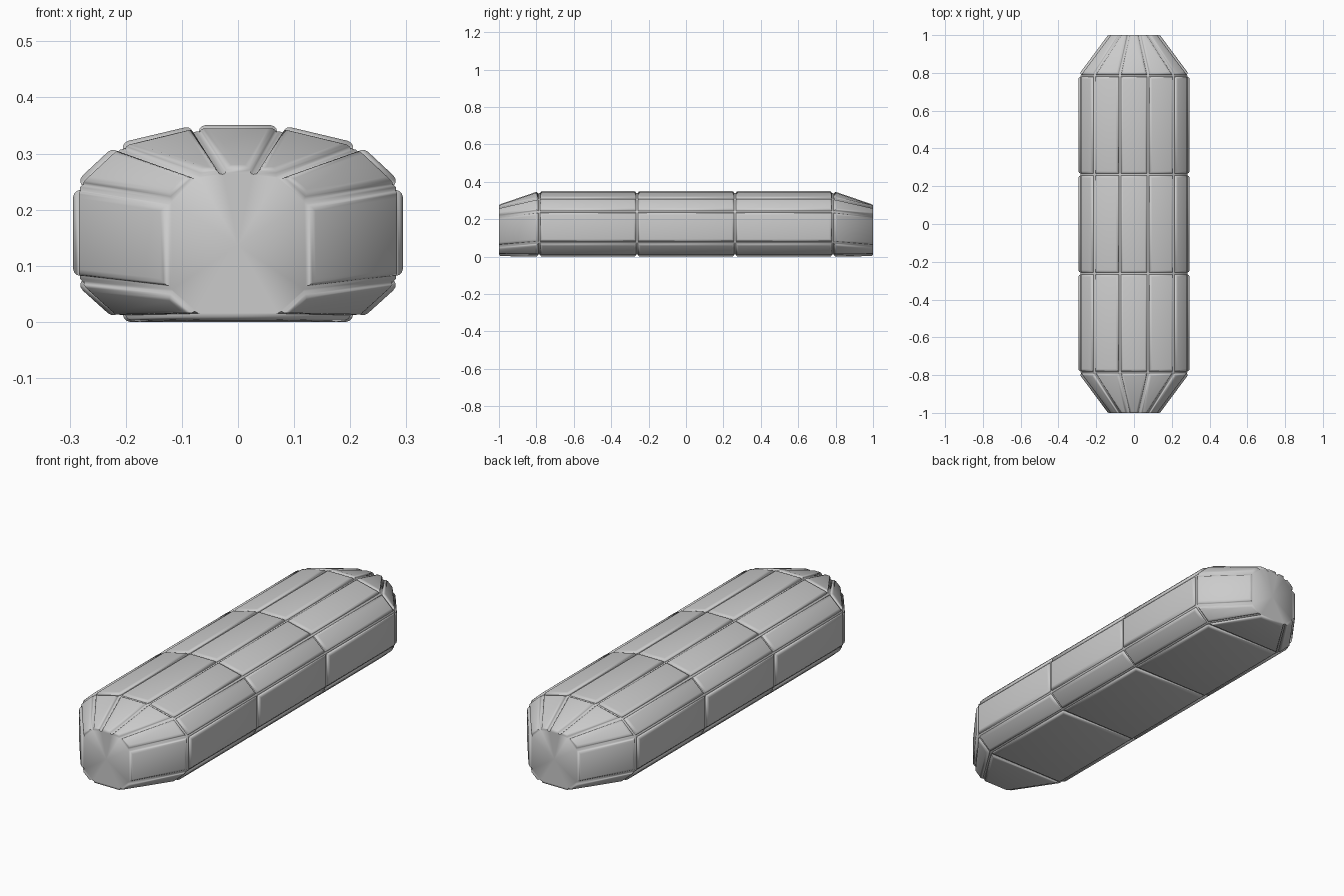
import bpy, bmesh

if "Cube" in bpy.data.objects:
    bpy.data.objects.remove(bpy.data.objects["Cube"])

# Right half of the cross-sections (x, z), bottom to top
BODY = [(0.21, 0.012), (0.282, 0.077), (0.282, 0.24), (0.21, 0.307), (0.075, 0.339)]
TIP = [(0.07, 0.015), (0.118, 0.058), (0.118, 0.214), (0.07, 0.257), (0.027, 0.263)]


def full_ring(bm, half, y):
    points = half + [(-x, z) for x, z in reversed(half)]
    return [bm.verts.new((x, y, z)) for x, z in points]


# Hull shell: tapered tip, three body sections, tapered tip
bm = bmesh.new()
stations = [(-1.006, TIP), (-0.785, BODY), (-0.262, BODY),
            (0.262, BODY), (0.785, BODY), (1.006, TIP)]
rings = [full_ring(bm, half, y) for y, half in stations]
panels = []
for a, b in zip(rings, rings[1:]):
    for i in range(len(a)):
        j = (i + 1) % len(a)
        panels.append(bm.faces.new((a[i], a[j], b[j], b[i])))

# Flat end caps, fanned from the middle
caps = [bm.faces.new(rings[0]), bm.faces.new(rings[-1])]
bmesh.ops.recalc_face_normals(bm, faces=bm.faces[:])
bmesh.ops.poke(bm, faces=caps)

# Raised, rounded panels separated by grooves
for thickness, depth in [(0.005, 0.0), (0.002, 0.006), (0.004, 0.004), (0.007, 0.002)]:
    bmesh.ops.inset_individual(bm, faces=panels, thickness=thickness,
                               depth=depth, use_even_offset=True)

# Trim the ends flat and keep the underside on the floor
for v in bm.verts:
    v.co.y = max(-1.0, min(1.0, v.co.y))
    v.co.z = max(0.0, v.co.z)

mesh = bpy.data.meshes.new("panelled_hull")
bm.to_mesh(mesh)
bm.free()
hull = bpy.data.objects.new("panelled_hull", mesh)
bpy.context.collection.objects.link(hull)
bpy.context.view_layer.objects.active = hull
hull.select_set(True)
bpy.ops.object.shade_smooth_by_angle(angle=1.1)
